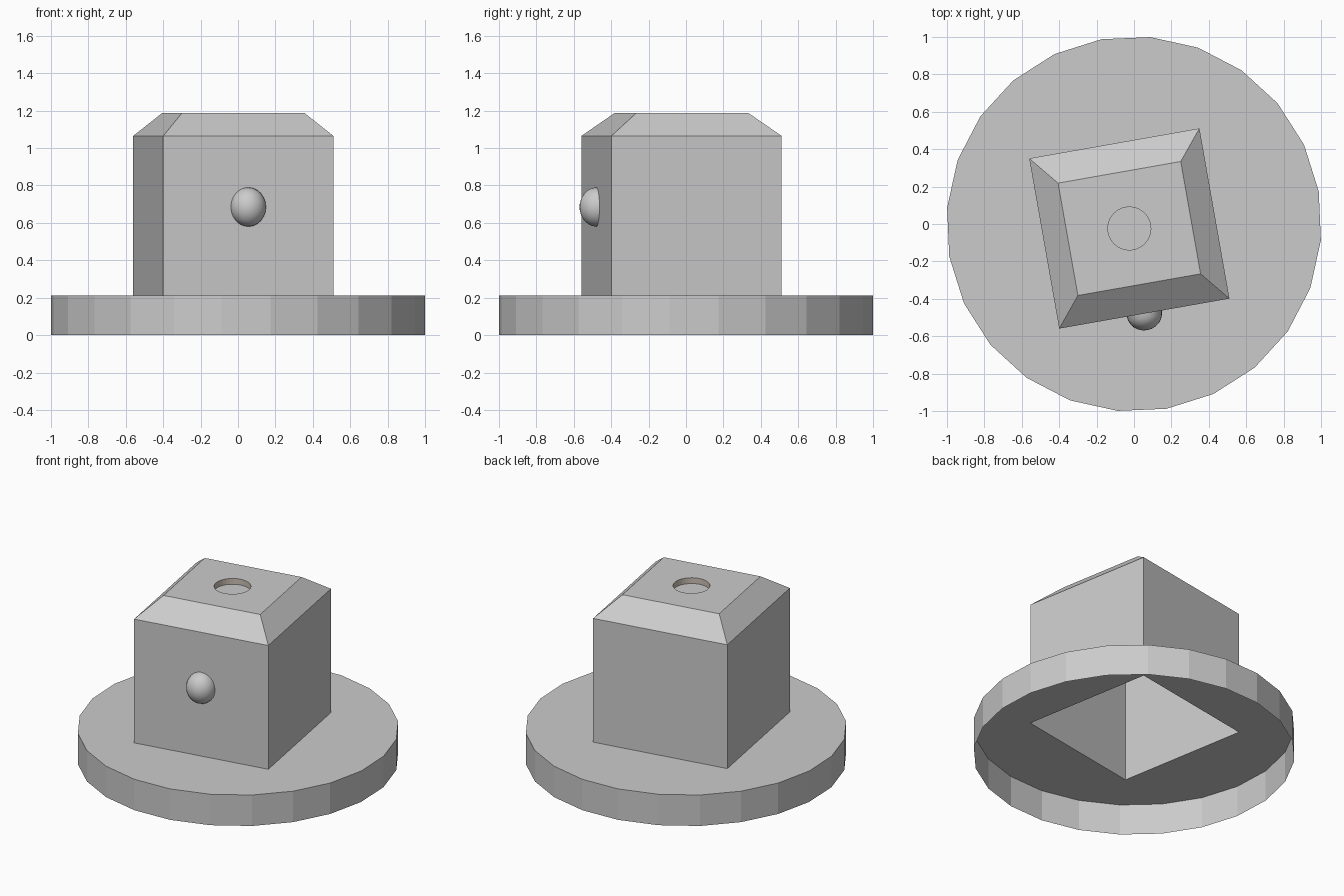
import bpy, bmesh, math
from mathutils import Matrix, Vector

if "Cube" in bpy.data.objects:
    bpy.data.objects.remove(bpy.data.objects["Cube"])

TURN = math.radians(10)
CENTRE = Vector((-0.025, -0.024, 0))
SPIN = Matrix.Translation(CENTRE) @ Matrix.Rotation(TURN, 4, 'Z')


def ring(bm, points, z):
    return [bm.verts.new((x, y, z)) for x, y in points]


def circle(radius, sides, start=0.0):
    return [(radius * math.cos(start + math.tau * i / sides),
             radius * math.sin(start + math.tau * i / sides)) for i in range(sides)]


def rect(hx, hy):
    return [(-hx, -hy), (hx, -hy), (hx, hy), (-hx, hy)]


def skin(bm, low, high):
    n = len(low)
    return [bm.faces.new((low[i], low[(i + 1) % n], high[(i + 1) % n], high[i]))
            for i in range(n)]


def fill_between(bm, outer, inner):
    edges = []
    for loop in (outer, inner):
        for i, v in enumerate(loop):
            w = loop[(i + 1) % len(loop)]
            edges.append(bm.edges.get((v, w)) or bm.edges.new((v, w)))
    bmesh.ops.triangle_fill(bm, edges=edges, use_beauty=True, normal=(0, 0, 1))


def finish(bm, name):
    mesh = bpy.data.meshes.new(name)
    bmesh.ops.recalc_face_normals(bm, faces=bm.faces[:])
    bm.to_mesh(mesh)
    bm.free()
    obj = bpy.data.objects.new(name, mesh)
    bpy.context.collection.objects.link(obj)
    return obj


# Round base: open underneath, with a square opening below the tower
bm = bmesh.new()
disc = circle(1.003, 24, TURN)
low, high = ring(bm, disc, 0), ring(bm, disc, 0.213)
skin(bm, low, high)
opening = [(SPIN @ Vector((x, y, 0))).xy for x, y in rect(0.462, 0.462)]
fill_between(bm, high, ring(bm, opening, 0.213))
finish(bm, "base")

# Hollow tower with sloped shoulders
bm = bmesh.new()
foot = ring(bm, rect(0.462, 0.462), 0.213)
shoulder = ring(bm, rect(0.462, 0.462), 1.065)
crown = ring(bm, rect(0.333, 0.305), 1.187)
skin(bm, foot, shoulder)
skin(bm, shoulder, crown)
# Shallow round recess in its top
hole = circle(0.115, 32)
rim, floor = ring(bm, hole, 1.187), ring(bm, hole, 1.147)
fill_between(bm, crown, rim)
for f in skin(bm, floor, rim):
    f.material_index = 1
bm.faces.new(floor)
tower = finish(bm, "tower")
tower.matrix_world = SPIN
grey = bpy.data.materials.new("grey")
warm = bpy.data.materials.new("recess_wall")
warm.diffuse_color = (0.6, 0.53, 0.46, 1)
warm.use_nodes = True
warm.node_tree.nodes["Principled BSDF"].inputs["Base Color"].default_value = warm.diffuse_color
grey.diffuse_color = (0.8, 0.8, 0.8, 1)
grey.use_nodes = True
grey.node_tree.nodes["Principled BSDF"].inputs["Base Color"].default_value = grey.diffuse_color
tower.data.materials.append(None)
tower.data.materials.append(warm)
bpy.data.materials.remove(grey)

# Domed button on the front wall
bm = bmesh.new()
bmesh.ops.create_uvsphere(bm, u_segments=24, v_segments=12, radius=1)
bmesh.ops.delete(bm, geom=[v for v in bm.verts if v.co.z < -0.01], context='VERTS')
bmesh.ops.rotate(bm, verts=bm.verts, matrix=Matrix.Rotation(math.pi / 2, 3, 'X'))
bmesh.ops.scale(bm, verts=bm.verts, vec=(0.095, 0.09, 0.105))
for f in bm.faces:
    f.smooth = True
button = finish(bm, "button")
button.matrix_world = SPIN @ Matrix.Translation((0, -0.462, 0.685))
